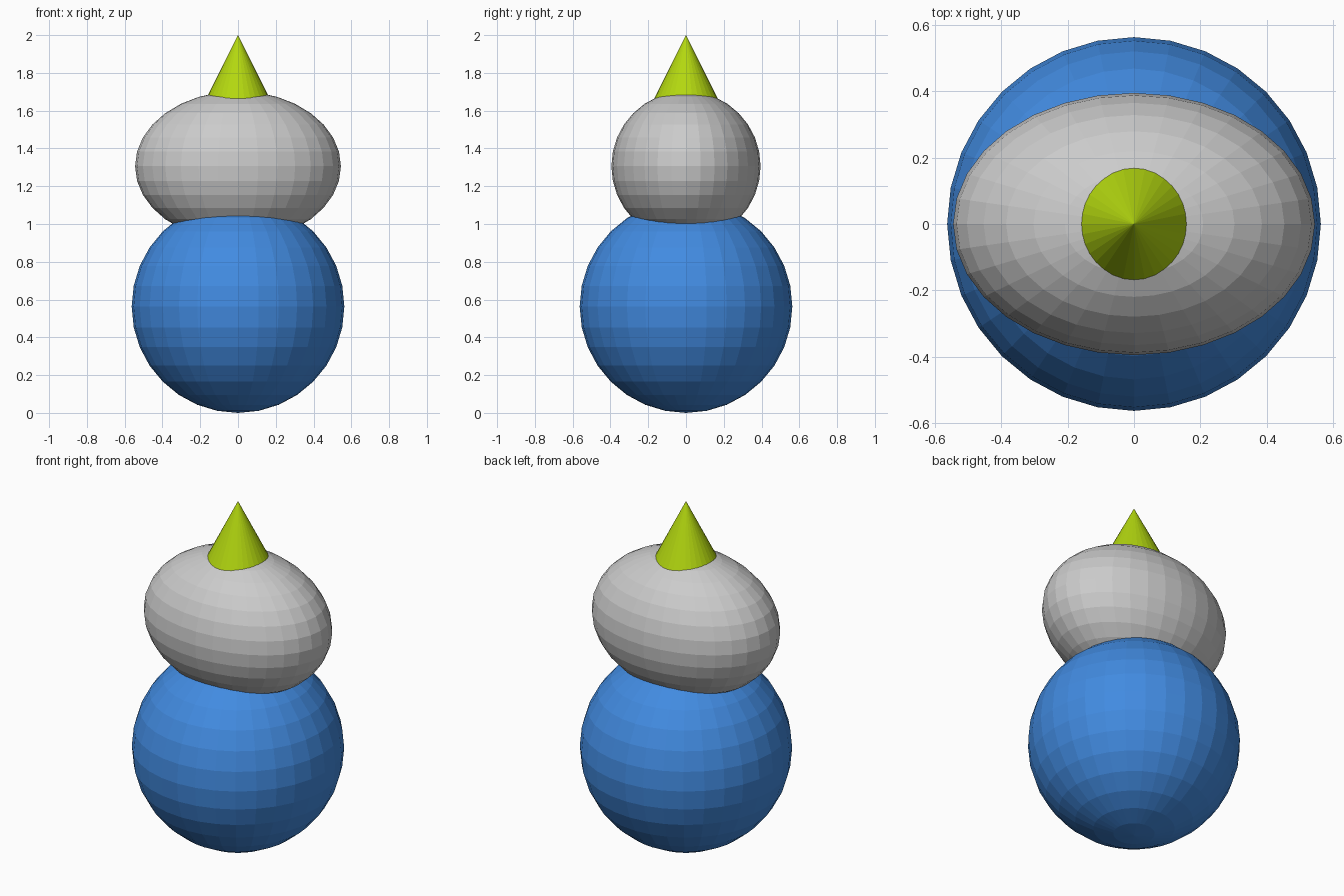
import bpy

if "Cube" in bpy.data.objects:
    bpy.data.objects.remove(bpy.data.objects["Cube"])


def paint(obj, name, color):
    mat = bpy.data.materials.new(name)
    mat.diffuse_color = (*color, 1.0)
    mat.use_nodes = True
    mat.node_tree.nodes["Principled BSDF"].inputs["Base Color"].default_value = mat.diffuse_color
    obj.data.materials.append(mat)


def ball(name, z, radii):
    bpy.ops.mesh.primitive_uv_sphere_add(segments=32, ring_count=16, radius=1, location=(0, 0, z))
    obj = bpy.context.object
    obj.name = name
    obj.scale = radii
    bpy.ops.object.transform_apply(location=False, rotation=False, scale=True)
    return obj


# Round blue body
body = ball("body", 0.563, (0.563, 0.563, 0.563))
paint(body, "blue", (0.054, 0.258, 0.75))

# Wide grey head, sunk into the body
ball("head", 1.306, (0.545, 0.395, 0.397))

# Pointed hat, base buried in the head
hat_depth = 0.5
bpy.ops.mesh.primitive_cone_add(vertices=32, radius1=hat_depth / 2, radius2=0,
                                depth=hat_depth, location=(0, 0, 2 - hat_depth / 2))
hat = bpy.context.object
hat.name = "hat"
paint(hat, "lime", (0.45, 0.68, 0.005))
